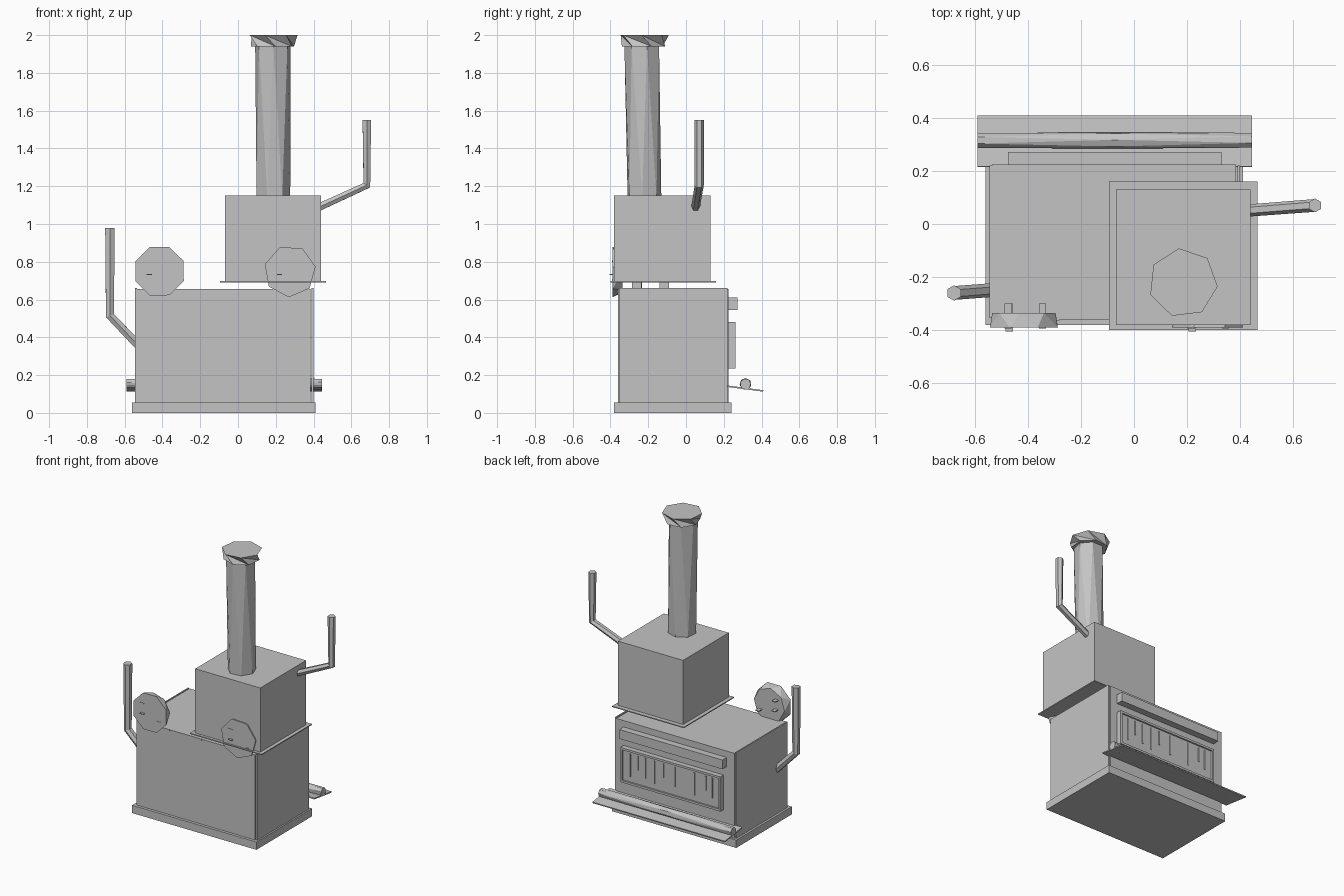
import bpy, bmesh, math
from mathutils import Vector, Matrix

old = bpy.data.objects.get("Cube")
if old:
    bpy.data.objects.remove(old)

grey = bpy.data.materials.new("plain grey")
grey.use_nodes = True
COLOUR = (0.55, 0.55, 0.55, 1)
grey.diffuse_color = COLOUR
grey.node_tree.nodes["Principled BSDF"].inputs["Base Color"].default_value = COLOUR


def finish(name, bm):
    bmesh.ops.recalc_face_normals(bm, faces=bm.faces[:])
    mesh = bpy.data.meshes.new(name)
    bm.to_mesh(mesh)
    bm.free()
    mesh.materials.append(grey)
    obj = bpy.data.objects.new(name, mesh)
    bpy.context.collection.objects.link(obj)
    return obj


def box(name, x, y, z, tilt=0):
    """Box from (min, max) ranges, optionally tilted about x."""
    size = [r[1] - r[0] for r in (x, y, z)]
    mid = Vector([(r[0] + r[1]) / 2 for r in (x, y, z)])
    bm = bmesh.new()
    turn = Matrix.Rotation(tilt, 4, 'X')
    bmesh.ops.create_cube(bm, size=1,
                          matrix=Matrix.Translation(mid) @ turn @ Matrix.Diagonal((*size, 1)))
    return finish(name, bm)


def tube(name, points, radii, sides, phase=0, twist=0):
    """Faceted tube through points; each ring is turned by twist from the last."""
    pts = [Vector(p) for p in points]
    bm = bmesh.new()
    rings = []
    for i, p in enumerate(pts):
        n = Vector()
        if i:
            n += (p - pts[i - 1]).normalized()
        if i < len(pts) - 1:
            n += (pts[i + 1] - p).normalized()
        n.normalize()
        ref = Vector((0, 0, 1)) if abs(n.y) > 0.9 else Vector((0, 1, 0))
        u = (ref - n * ref.dot(n)).normalized()
        v = n.cross(u)
        ring = []
        for k in range(sides):
            a = phase + twist * i + math.tau * k / sides
            ring.append(bm.verts.new(p + radii[i] * (u * math.cos(a) + v * math.sin(a))))
        rings.append(ring)
    for low, high in zip(rings, rings[1:]):
        for k in range(sides):
            j = (k + 1) % sides
            bm.faces.new((low[k], low[j], high[k]))
            bm.faces.new((low[j], high[j], high[k]))
    bm.faces.new(rings[0])
    bm.faces.new(rings[-1])
    return finish(name, bm)


# Plinth and main body with thin side panels
box("plinth", (-0.56, 0.41), (-0.38, 0.24), (0, 0.055))
box("body", (-0.535, 0.385), (-0.36, 0.225), (0.055, 0.655))
for side, x in (("left", 0.39), ("right", -0.545)):
    box(side + "_side_panel", (x, x + 0.009), (-0.355, 0.22), (0.055, 0.66))

# Rivets along the top edges
for x in (-0.46, -0.3, -0.05, 0.16):
    box("front_rivet", (x, x + 0.02), (-0.363, -0.355), (0.648, 0.656))

# Raised upper box on its flange and pegs
box("upper_flange", (-0.095, 0.465), (-0.40, 0.16), (0.69, 0.697))
box("upper_box", (-0.068, 0.44), (-0.38, 0.13), (0.697, 1.15))
for y in (-0.26, -0.115):
    box("support_peg", (0.22, 0.27), (y - 0.025, y + 0.025), (0.65, 0.692))

# Chimney and faceted cap
tube("chimney", [(0.185, -0.222, 1.14), (0.185, -0.23, 1.945)], (0.092, 0.096), 7, 0.12, 0.35)
tube("chimney_cap", [(0.185, -0.222, 1.94), (0.185, -0.222, 2.0)], (0.118, 0.131), 7,
     0.12 + math.pi / 7, -math.pi / 7)

# Two faceted dials with small pins
for side, x, sides in (("right", -0.415, 8), ("left", 0.275, 7)):
    tube(side + "_dial", [(x, -0.335, 0.75), (x, -0.39, 0.75)], (0.12, 0.138), sides, 0.1, 0.3)
    for dx, z in ((-0.055, 0.73), (-0.06, 0.8), (0.07, 0.7)):
        front = -0.405 if z == 0.73 else -0.393
        box(side + "_dial_pin", (x + dx - 0.014, x + dx + 0.014), (front, -0.3), (z, z + 0.006))

# Bent side pipes
tube("left_pipe", [(0.42, 0.05, 1.085), (0.682, 0.07, 1.205), (0.682, 0.07, 1.55)],
     (0.023, 0.024, 0.026), 6)
tube("right_pipe", [(-0.52, -0.248, 0.35), (-0.678, -0.26, 0.515), (-0.678, -0.26, 0.98)],
     (0.026, 0.026, 0.029), 6)

# Back bar and framed vent panel
box("back_bar", (-0.475, 0.33), (0.215, 0.272), (0.545, 0.61))
box("vent_panel", (-0.45, 0.33), (0.22, 0.25), (0.235, 0.48))
for z in (0.235, 0.465):
    box("vent_frame_rail", (-0.45, 0.33), (0.22, 0.261), (z, z + 0.015))
for x in (-0.45, 0.315):
    box("vent_frame_post", (x, x + 0.015), (0.22, 0.261), (0.235, 0.48))
for i, x in enumerate((-0.38, -0.33, -0.24, -0.09, 0.0, 0.07, 0.14, 0.2, 0.26)):
    drop = (0.14, 0.1, 0.16)[i % 3]
    box("vent_slat", (x - 0.004, x + 0.004), (0.24, 0.256), (0.45 - drop, 0.45))

# Sloping tray with a twisted rod lying on it
box("tray", (-0.59, 0.445), (0.215, 0.41), (0.125, 0.133), tilt=-0.13)
tube("tray_rod", [(-0.59, 0.315, 0.153), (-0.07, 0.315, 0.153), (0.445, 0.315, 0.153)],
     (0.029, 0.031, 0.029), 7, 0.2, 0.4)
